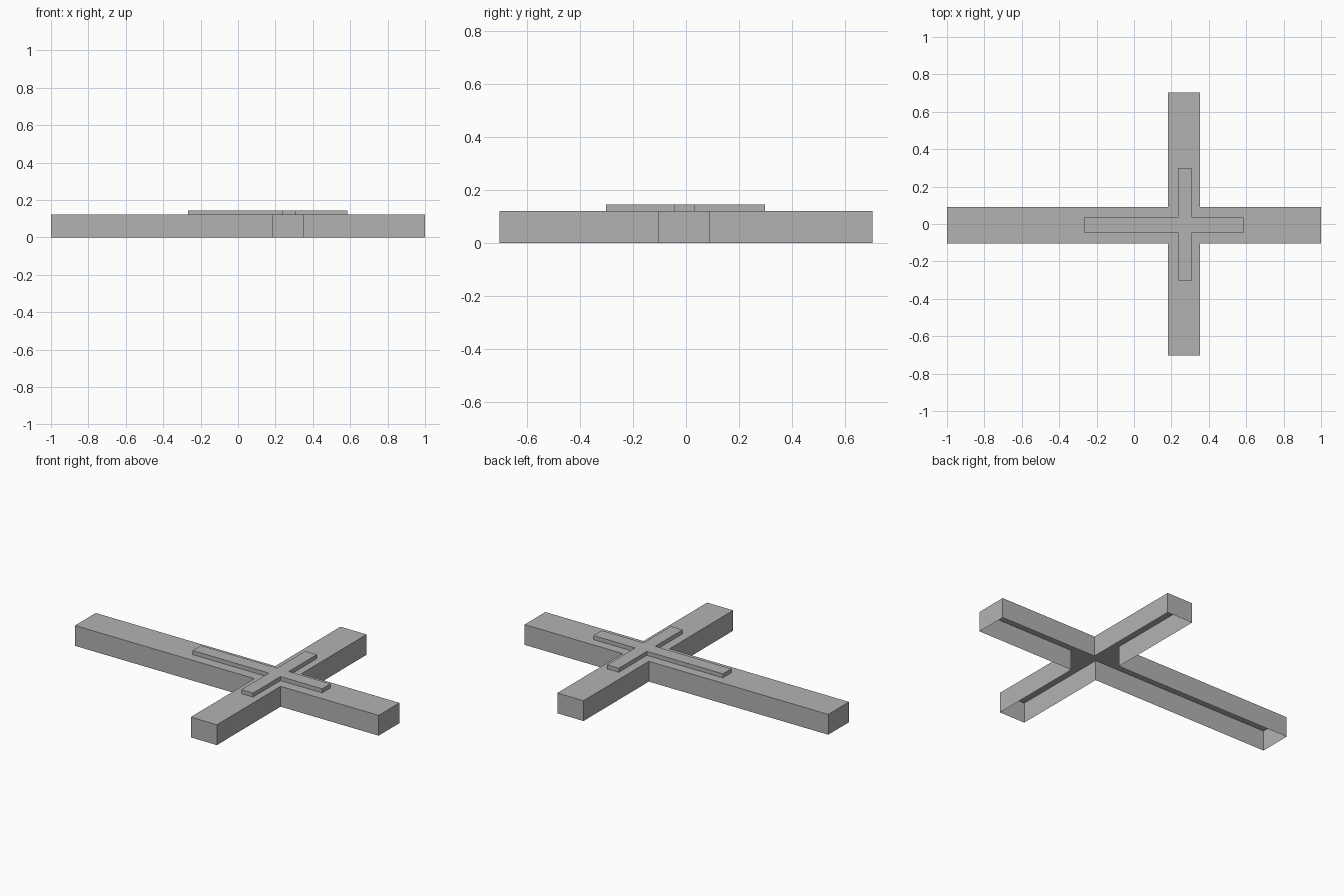
import bpy
import bmesh

cube = bpy.data.objects.get("Cube")
if cube:
    bpy.data.objects.remove(cube, do_unlink=True)

grey = bpy.data.materials.new("mid grey")
grey.use_nodes = True
colour = (0.45, 0.45, 0.45, 1)
grey.diffuse_color = colour
grey.node_tree.nodes["Principled BSDF"].inputs["Base Color"].default_value = colour


def cross_shell(name, beam_x, beam_y, bar_x, bar_y, bottom, top):
    """Cross-shaped shell with a closed top, straight sides and an open underside."""
    (x0, x3), (y1, y2) = beam_x, beam_y
    (x1, x2), (y0, y3) = bar_x, bar_y
    outline = [(x0, y1), (x1, y1), (x1, y0), (x2, y0), (x2, y1), (x3, y1),
               (x3, y2), (x2, y2), (x2, y3), (x1, y3), (x1, y2), (x0, y2)]
    bm = bmesh.new()
    lower = [bm.verts.new((x, y, bottom)) for x, y in outline]
    upper = [bm.verts.new((x, y, top)) for x, y in outline]
    bm.faces.new(upper)
    for i in range(len(outline)):
        j = (i + 1) % len(outline)
        bm.faces.new((lower[i], lower[j], upper[j], upper[i]))
    mesh = bpy.data.meshes.new(name)
    bm.to_mesh(mesh)
    bm.free()
    mesh.materials.append(grey)
    obj = bpy.data.objects.new(name, mesh)
    bpy.context.collection.objects.link(obj)
    return obj


# Large hollow cross
cross_shell("cross_body", (-1, 1), (-0.105, 0.09), (0.182, 0.354),
            (-0.704, 0.704), 0, 0.121)

# Thin raised cross on the top face
cross_shell("raised_cross", (-0.267, 0.586), (-0.045, 0.034), (0.234, 0.311),
            (-0.302, 0.298), 0.121, 0.145)
